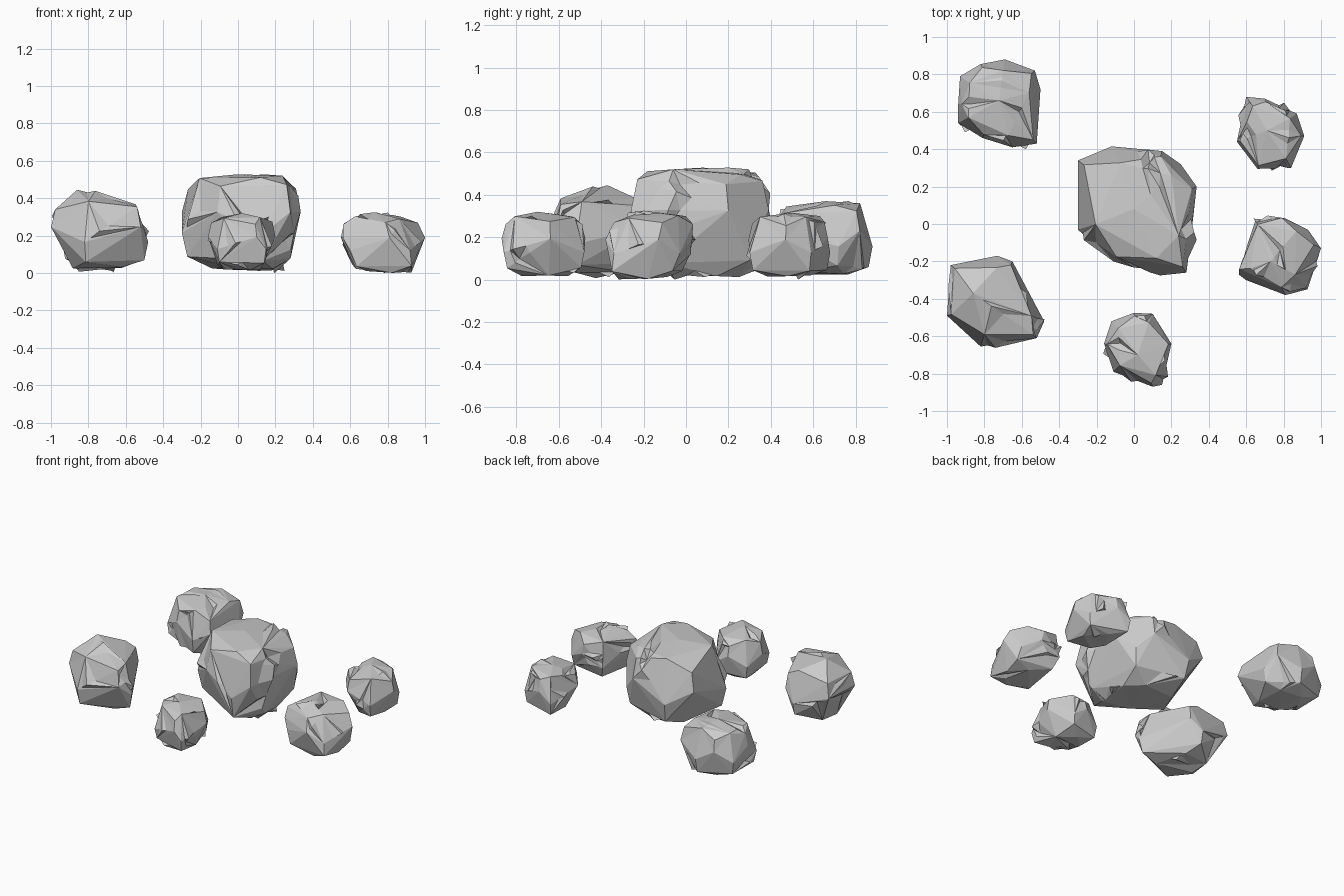
import bpy, bmesh, random
from mathutils import Vector

if "Cube" in bpy.data.objects:
    bpy.data.objects.remove(bpy.data.objects["Cube"])


def boulder(name, outline, low, shoulder, apex, seed, chips, size, lean=(0, 0)):
    """Faceted rock: hull of rings taken from a plan outline, then splintered."""
    rnd = random.Random(seed)
    n = len(outline)
    centre = sum((Vector(p) for p in outline), Vector((0, 0))) / n
    h = shoulder - low
    bm = bmesh.new()

    def add(p, scale, z):
        q = centre + (Vector(p) - centre) * scale
        if scale < 1:
            q += Vector(lean) * ((z - low) / h - 0.5)
        bm.verts.new((q.x, q.y, z))

    # Widest ring zigzags in height; rings above and below alternate corners
    for i, p in enumerate(outline):
        even = i % 2 == 0
        add(p, 1.0, low + h * (0.62 if even else 0.40))
        if even:
            add(p, 0.91, low + h * rnd.uniform(0.84, 0.92))
            add(p, 0.55, low + h * rnd.uniform(0.0, 0.05))
        else:
            add(p, 0.74, low + h * rnd.uniform(0.95, 1.0))
            add(p, 0.92, low + h * rnd.uniform(0.10, 0.17))
    bm.verts.new(apex)
    bmesh.ops.convex_hull(bm, input=bm.verts[:])
    loose = [v for v in bm.verts if not v.link_faces]
    bmesh.ops.delete(bm, geom=loose, context='VERTS')
    bmesh.ops.dissolve_limit(bm, angle_limit=0.12, verts=bm.verts[:], edges=bm.edges[:])
    bmesh.ops.triangulate(bm, faces=bm.faces[:])
    bmesh.ops.recalc_face_normals(bm, faces=bm.faces[:])
    bm.normal_update()

    # Pull splinters out of (or cracks into) randomly chosen long edges
    edges = sorted(bm.edges, key=lambda e: -e.calc_length())[:len(bm.edges) * 2 // 3]
    for k, e in enumerate(rnd.sample(edges, min(chips, len(edges)))):
        a, b = (v.co.copy() for v in e.verts)
        along = (b - a).normalized()
        out = sum((f.normal for f in e.link_faces), Vector()).normalized()
        res = bmesh.ops.subdivide_edges(bm, edges=[e], cuts=3)
        new = [g for g in res['geom_inner'] if isinstance(g, bmesh.types.BMVert)]
        new.sort(key=lambda v: (v.co - a).length)
        at = rnd.uniform(0.25, 0.75)
        for v, step in zip(new, (-0.17, 0.0, 0.17)):
            v.co = a.lerp(b, at + step)
        depth = -size if k % 3 == 2 else size
        new[1].co += out * depth * rnd.uniform(0.7, 1.2)
        new[1].co += along * rnd.uniform(-1, 1) * size
        new[1].co.z = min(max(new[1].co.z, 0), apex[2])
        bm.normal_update()
    bmesh.ops.triangulate(bm, faces=bm.faces[:])
    bmesh.ops.recalc_face_normals(bm, faces=bm.faces[:])

    mesh = bpy.data.meshes.new(name)
    bm.to_mesh(mesh)
    bm.free()
    obj = bpy.data.objects.new(name, mesh)
    bpy.context.collection.objects.link(obj)
    return obj


# Large rock in the middle
boulder("centre_boulder",
        [(-.30, .34), (-.12, .415), (.15, .39), (.25, .32), (.335, .20),
         (.30, -.11), (.28, -.26), (.14, -.275), (-.11, -.20), (-.30, -.03)],
        0.01, 0.52, (0.0, 0.08, 0.528), 3, 13, 0.03)

# Medium rocks on the left
boulder("front_left_boulder",
        [(-.98, -.22), (-.73, -.17), (-.65, -.20), (-.48, -.52),
         (-.52, -.61), (-.82, -.655), (-1.0, -.49)],
        0.02, 0.385, (-.86, -.37, 0.445), 5, 10, 0.025)
boulder("back_left_boulder",
        [(-.94, .64), (-.93, .79), (-.82, .855), (-.69, .88), (-.53, .82),
         (-.50, .72), (-.52, .43), (-.65, .41), (-.81, .46), (-.94, .54)],
        0.02, 0.36, (-.72, .66, 0.37), 8, 12, 0.025)

# Small rocks at the front and right
boulder("front_boulder",
        [(-.16, -.64), (-.12, -.52), (0, -.475), (.10, -.48),
         (.20, -.64), (.15, -.86), (.10, -.87), (-.11, -.79)],
        0.01, 0.305, (.02, -.70, 0.32), 12, 10, 0.022)
boulder("back_right_boulder",
        [(.55, .44), (.60, .68), (.70, .67), (.87, .59),
         (.91, .47), (.84, .30), (.66, .295)],
        0.01, 0.30, (.71, .50, 0.315), 17, 10, 0.022)
boulder("front_right_boulder",
        [(.56, -.27), (.65, .02), (.81, .03), (.93, -.03),
         (1.0, -.13), (.92, -.34), (.81, -.38), (.60, -.30)],
        0.0, 0.305, (.73, -.20, 0.325), 21, 10, 0.022, (-.05, .06))
